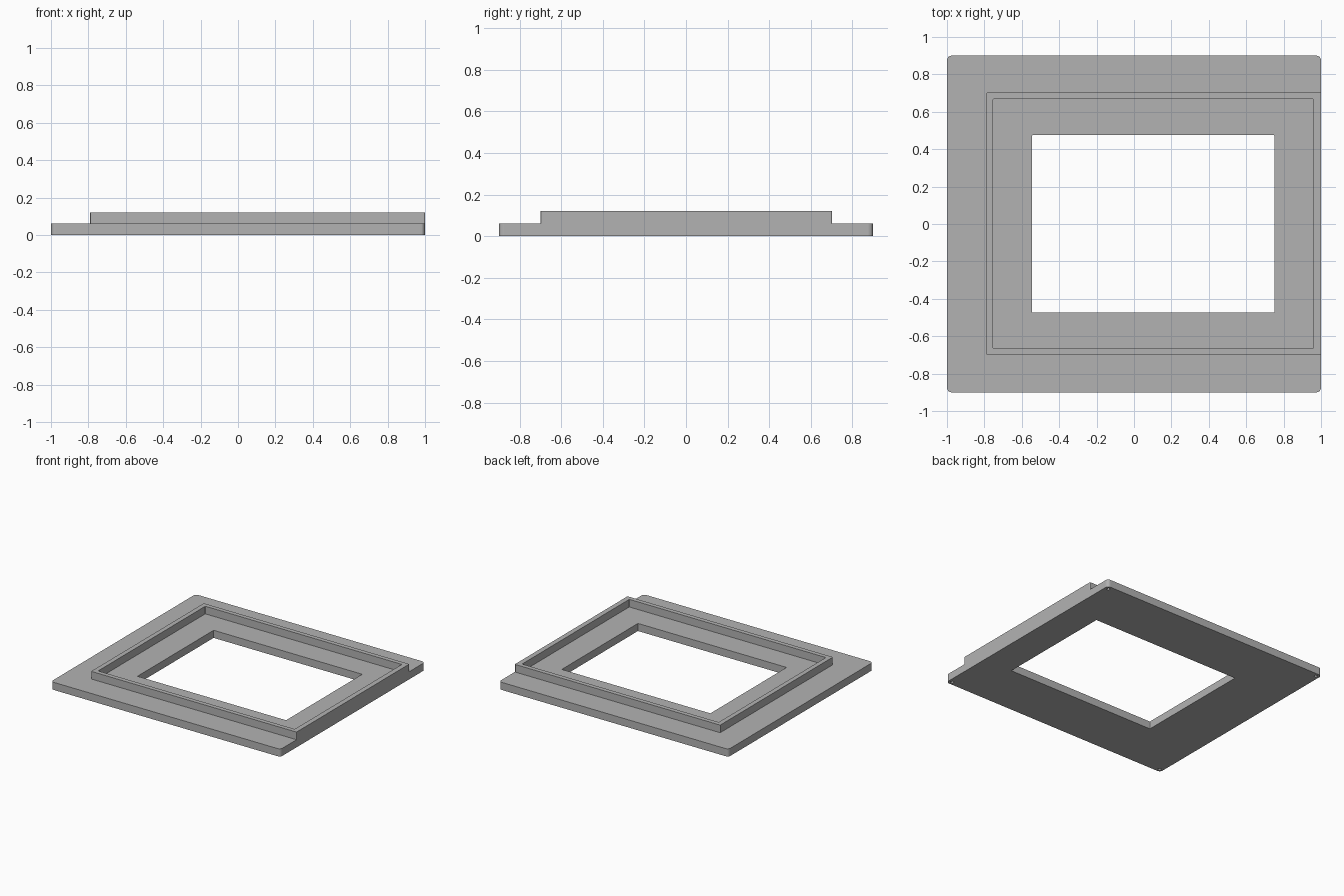
import bpy, bmesh, math
from mathutils import Matrix

if "Cube" in bpy.data.objects:
    bpy.data.objects.remove(bpy.data.objects["Cube"], do_unlink=True)

grey = bpy.data.materials.new("plain_grey")
grey.use_nodes = True
grey.diffuse_color = (0.45, 0.45, 0.45, 1)
grey.node_tree.nodes["Principled BSDF"].inputs["Base Color"].default_value = grey.diffuse_color


def rounded_rect(x0, x1, y0, y1, radius, steps=5):
    """Counter-clockwise outline, the same point count for every radius."""
    centres = [(x1 - radius, y1 - radius), (x0 + radius, y1 - radius),
               (x0 + radius, y0 + radius), (x1 - radius, y0 + radius)]
    return [(cx + radius * math.cos(a), cy + radius * math.sin(a))
            for i, (cx, cy) in enumerate(centres)
            for a in [math.pi / 2 * (i + s / steps) for s in range(steps + 1)]]


def add_object(name, bm):
    bmesh.ops.remove_doubles(bm, verts=bm.verts, dist=1e-5)
    bmesh.ops.recalc_face_normals(bm, faces=bm.faces)
    mesh = bpy.data.meshes.new(name)
    bm.to_mesh(mesh)
    bm.free()
    mesh.materials.append(grey)
    obj = bpy.data.objects.new(name, mesh)
    bpy.context.collection.objects.link(obj)
    return obj


def frame(name, outer, inner, z0, z1):
    """Closed rectangular frame between two outlines."""
    bm = bmesh.new()
    loops = [[bm.verts.new((x, y, z)) for x, y in outline]
             for outline, z in ((outer, z0), (outer, z1), (inner, z1), (inner, z0))]
    for a, b in zip(loops, loops[1:] + loops[:1]):
        for i in range(len(a)):
            j = (i + 1) % len(a)
            bm.faces.new((a[i], a[j], b[j], b[i]))
    return add_object(name, bm)


# Base plate with the off-centre window
base = frame("base_plate", rounded_rect(-1, 1, -0.9, 0.9, 0.025),
             rounded_rect(-0.545, 0.75, -0.473, 0.475, 0.003), 0, 0.06)

# Raised rim, flush with the right-hand edge of the plate
frame("raised_rim", rounded_rect(-0.79, 1, -0.7, 0.703, 0.008),
      rounded_rect(-0.753, 0.96, -0.665, 0.668, 0.005), 0.06, 0.12)

# Small blind holes under the four corners
bm = bmesh.new()
for sx in (-1, 1):
    for sy in (-1, 1):
        bmesh.ops.create_cone(bm, cap_ends=True, segments=16, radius1=0.012,
                              radius2=0.012, depth=0.06,
                              matrix=Matrix.Translation((sx * 0.97, sy * 0.87, 0)))
cutter = add_object("corner_hole_cutter", bm)
cutter.hide_render = True
cutter.hide_viewport = True
holes = base.modifiers.new("corner_holes", 'BOOLEAN')
holes.operation = 'DIFFERENCE'
holes.solver = 'EXACT'
holes.object = cutter
